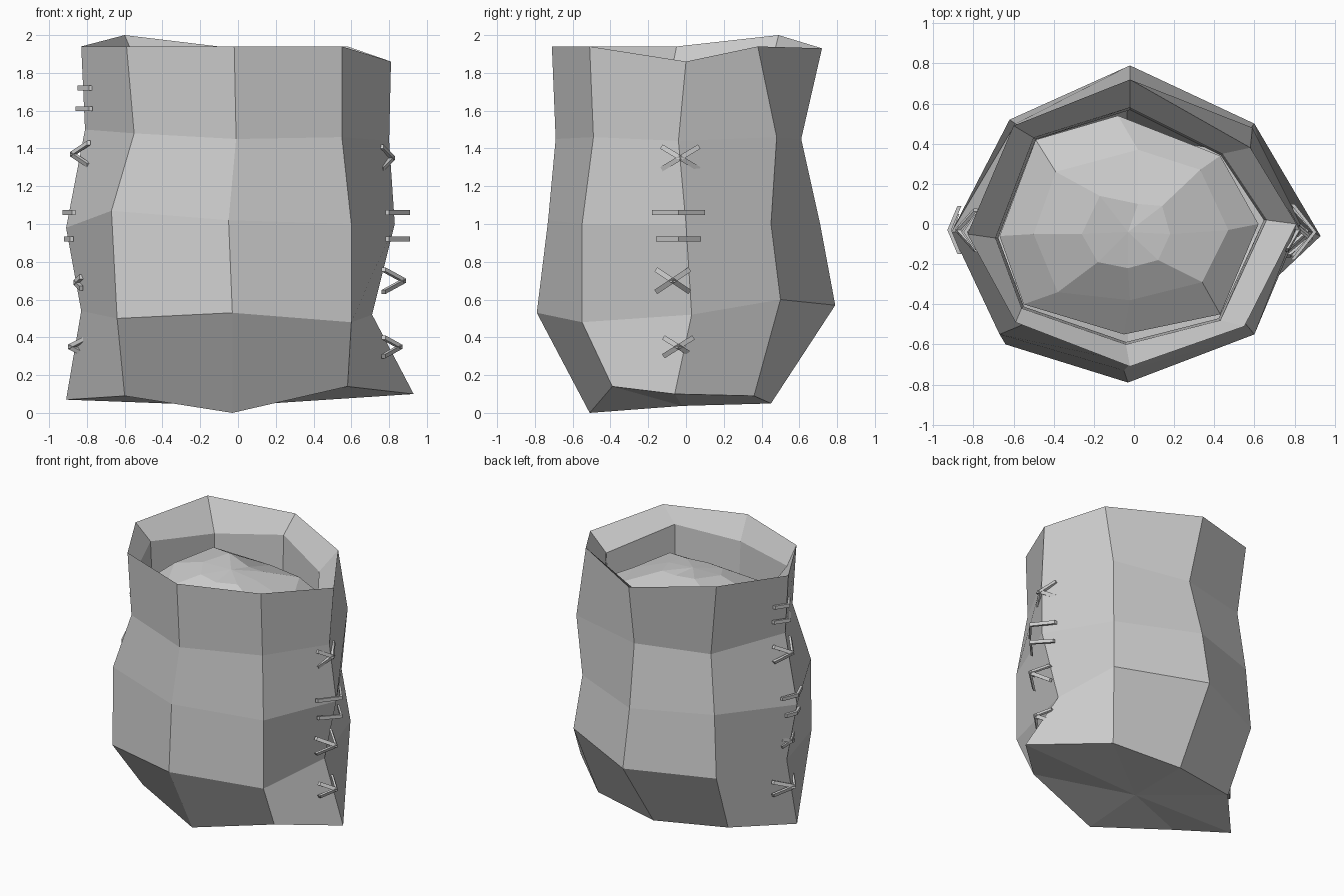
import bpy, bmesh
from mathutils import Vector

cube = bpy.data.objects.get("Cube")
if cube:
    bpy.data.objects.remove(cube, do_unlink=True)


def make_material(name, colour):
    material = bpy.data.materials.new(name)
    material.use_nodes = True
    material.diffuse_color = colour
    node = next(n for n in material.node_tree.nodes if n.type == "BSDF_PRINCIPLED")
    node.inputs["Base Color"].default_value = colour
    return material


grey = make_material("plain grey", (0.6, 0.6, 0.6, 1))


def finish(bm, name):
    """Turn a bmesh into a flat-shaded grey object."""
    mesh = bpy.data.meshes.new(name)
    bmesh.ops.recalc_face_normals(bm, faces=bm.faces)
    bm.to_mesh(mesh)
    bm.free()
    mesh.materials.append(grey)
    obj = bpy.data.objects.new(name, mesh)
    bpy.context.collection.objects.link(obj)
    return obj


def bridge(bm, lower, upper):
    count = len(lower)
    for i in range(count):
        j = (i + 1) % count
        bm.faces.new((lower[i], lower[j], upper[j], upper[i]))


def fan(bm, ring, centre):
    tip = bm.verts.new(centre)
    for i in range(len(ring)):
        bm.faces.new((ring[i - 1], ring[i], tip))


def loft(bm, profiles):
    """Skin a stack of rings given in hundredths and return their vertices."""
    rings = [[bm.verts.new(Vector(p) / 100) for p in ring] for ring in profiles]
    for lower, upper in zip(rings, rings[1:]):
        bridge(bm, lower, upper)
    return rings


# Sack wall: eight corners per ring in hundredths, from the front corner
# going round by the +x side
outer = [
    [(-3, -51, 0), (58, -39, 14), (93, -6, 10), (49, 36, 9),
     (-4, 45, 5), (-58, 32, 9), (-91, -4, 7), (-60, -29, 9)],
    [(-3, -79, 53), (60, -55, 48), (71, 3, 52), (60, 50, 60),
     (-2, 79, 57), (-62, 52, 55), (-83, -3, 54), (-64, -60, 50)],
    [(-5, -73, 102), (60, -55, 100), (83, 0, 100), (56, 45, 100),
     (-2, 71, 100), (-59, 50, 102), (-91, -4, 98), (-67, -55, 107)],
    [(-1, -69, 145), (55, -49, 146), (80, -4, 144), (59, 48, 146),
     (1, 61, 145), (-54, 47, 146), (-81, -4, 150), (-55, -50, 148)],
    [(-2, -71, 194), (55, -51, 194), (81, 0, 186), (58, 38, 194),
     (-2, 72, 193), (-60, 49, 200), (-83, -5, 194), (-59, -49, 194)],
]
# Sloping inner lip of the opening, then a short wall down into it
lip = [(-4, -60, 178), (43, -48, 183), (66, 2, 174), (44, 35, 175),
       (-2, 58, 182), (-50, 43, 176), (-69, -7, 184), (-56, -42, 180)]
well = [(x * 0.98, y * 0.98, 152) for x, y, z in lip]

bm = bmesh.new()
rings = loft(bm, outer + [lip, well])
fan(bm, rings[0], (-0.03, -0.02, 0.037))
finish(bm, "sack")

# Lumpy contents heaped inside the opening
heap = [
    [(-5, -55, 156), (43, -45, 156), (62, 0, 158), (43, 34, 160),
     (-8, 54, 158), (-49, 42, 160), (-67, -6, 158), (-55, -40, 156)],
    [(-2, -38, 165), (34, -29, 171), (47, -3, 166), (33, 27, 171),
     (2, 37, 168), (-39, 26, 175), (-50, -5, 172), (-38, -34, 167)],
    [(-3, -22, 176), (12, -18, 177), (18, -5, 177), (14, 9, 177),
     (2, 10, 177), (-17, 14, 181), (-26, -5, 179), (-18, -19, 177)],
]
bm = bmesh.new()
rings = loft(bm, heap)
fan(bm, rings[-1], (-0.03, -0.04, 1.79))
finish(bm, "contents")


# Stitches: thin square strips folded around each side seam
def stitch(name, side, start, end, foot, apex):
    """Fold a strip from start to end (y, z), its bend standing at x = apex."""
    a, b = Vector((side * foot, *start)), Vector((side * foot, *end))
    bend = (a + b) / 2
    bend.x = side * apex
    along = (b - a).normalized()
    out = Vector((side, 0, 0))
    across = along.cross(out) * 0.013
    bm = bmesh.new()
    sections = []
    for point in (a, bend, b):
        corners = (across + out * 0.01, out * 0.01 - across,
                   -across - out * 0.01, across - out * 0.01)
        sections.append([bm.verts.new(point + c) for c in corners])
    for first, second in zip(sections, sections[1:]):
        bridge(bm, first, second)
    bm.faces.new(sections[0])
    bm.faces.new(sections[-1])
    finish(bm, name)


def stitch_row(label, side, crosses, bars):
    for n, (z, y, half, rise, foot, apex) in enumerate(crosses):
        for k, tilt in enumerate((rise, -rise)):
            stitch(f"{label}_cross_stitch_{n}_{k}", side,
                   (y - half, z - tilt), (y + half, z + tilt), foot, apex)
    for n, (z, y, half, foot, apex) in enumerate(bars):
        stitch(f"{label}_bar_stitch_{n}", side, (y - half, z), (y + half, z), foot, apex)


stitch_row("left", 1,
           [(1.35, -0.03, 0.10, 0.06, 0.76, 0.82),
            (0.70, -0.07, 0.09, 0.06, 0.77, 0.88),
            (0.35, -0.04, 0.08, 0.05, 0.77, 0.86)],
           [(1.06, -0.04, 0.14, 0.79, 0.90), (0.92, -0.04, 0.12, 0.79, 0.90)])
stitch_row("right", -1,
           [(1.37, -0.03, 0.10, 0.06, 0.79, 0.88),
            (0.69, -0.04, 0.07, 0.03, 0.83, 0.86),
            (0.35, -0.04, 0.12, 0.05, 0.79, 0.89)],
           [(1.72, -0.04, 0.09, 0.78, 0.84), (1.61, -0.04, 0.10, 0.78, 0.85),
            (1.06, -0.03, 0.12, 0.87, 0.92), (0.92, -0.03, 0.08, 0.88, 0.91)])
